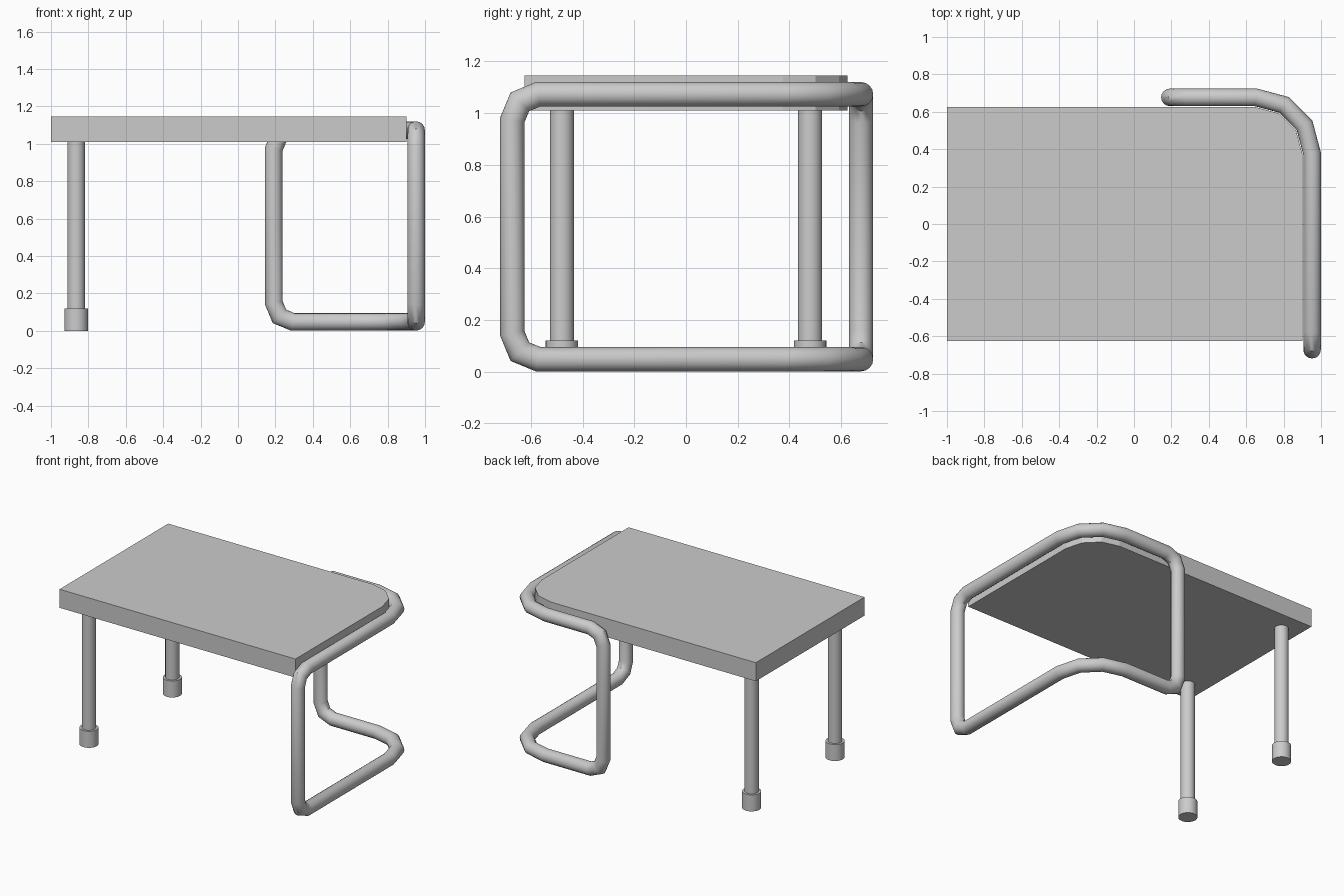
import bpy, bmesh, math
from mathutils import Vector, Matrix

cube = bpy.data.objects.get("Cube")
if cube:
    bpy.data.objects.remove(cube, do_unlink=True)

grey = bpy.data.materials.new("light grey")
grey.use_nodes = True
grey.diffuse_color = (0.6, 0.6, 0.6, 1)
grey.node_tree.nodes["Principled BSDF"].inputs["Base Color"].default_value = (0.6, 0.6, 0.6, 1)


def finish(name, bm, smooth=True):
    bmesh.ops.recalc_face_normals(bm, faces=bm.faces)
    mesh = bpy.data.meshes.new(name)
    bm.to_mesh(mesh)
    bm.free()
    mesh.materials.append(grey)
    obj = bpy.data.objects.new(name, mesh)
    bpy.context.collection.objects.link(obj)
    if smooth:
        bpy.ops.object.select_all(action='DESELECT')
        obj.select_set(True)
        bpy.context.view_layer.objects.active = obj
        bpy.ops.object.shade_smooth_by_angle(angle=math.radians(40))
    return obj


def cylinder(name, radius, x, y, bottom, top):
    bm = bmesh.new()
    bmesh.ops.create_cone(bm, cap_ends=True, segments=24, radius1=radius, radius2=radius,
                          depth=top - bottom,
                          matrix=Matrix.Translation((x, y, (bottom + top) / 2)))
    finish(name, bm)


def rounded_path(corners, start):
    """Closed path through (corner, radius, segments), starting mid-straight."""
    path = [start]
    for i, (corner, radius, steps) in enumerate(corners):
        p = Vector(corner)
        a = (Vector(corners[i - 1][0]) - p).normalized()
        b = (Vector(corners[(i + 1) % len(corners)][0]) - p).normalized()
        centre = p + (a + b) * radius
        for k in range(steps + 1):
            t = math.pi / 2 * k / steps
            path.append(centre - radius * (b * math.cos(t) + a * math.sin(t)))
    return path + [start]


def tube(name, path, radius, sides):
    """Sweep a ring with mitred joints; the first segment runs along z."""
    bm = bmesh.new()
    ring = [path[0] + Vector((radius * math.cos(math.tau * k / sides),
                              radius * math.sin(math.tau * k / sides), 0))
            for k in range(sides)]
    rings = [[bm.verts.new(p) for p in ring]]
    dirs = [(b - a).normalized() for a, b in zip(path, path[1:])]
    for i, d in enumerate(dirs):
        end = path[i + 1]
        normal = d + dirs[(i + 1) % len(dirs)]
        ring = [p + d * ((end - p).dot(normal) / d.dot(normal)) for p in ring]
        rings.append([bm.verts.new(p) for p in ring])
    for r0, r1 in zip(rings, rings[1:]):
        for k in range(sides):
            n = (k + 1) % sides
            bm.faces.new((r0[k], r0[n], r1[n], r1[k]))
    bmesh.ops.remove_doubles(bm, verts=bm.verts, dist=0.001)
    finish(name, bm)


# Table top with one rounded back corner
bm = bmesh.new()
outline = [(-1, -0.625), (0.9, -0.625)]
for k in range(4):
    t = math.radians(30 * k)
    outline.append((0.65 + 0.25 * math.cos(t), 0.375 + 0.25 * math.sin(t)))
outline.append((-1, 0.625))
face = bm.faces.new([bm.verts.new((x, y, 1.01)) for x, y in outline])
lifted = bmesh.ops.extrude_face_region(bm, geom=[face], use_keep_orig=True)
bmesh.ops.translate(bm, vec=(0, 0, 0.135),
                    verts=[g for g in lifted["geom"] if isinstance(g, bmesh.types.BMVert)])
finish("table_top", bm, smooth=False)

# Straight legs with thicker feet
for side, y in (("front", -0.48), ("back", 0.48)):
    cylinder(side + "_leg", 0.047, -0.865, y, 0.1, 1.01)
    cylinder(side + "_foot", 0.063, -0.865, y, 0, 0.12)

# Bent tube frame: one closed loop
low, high, back, front = 0.048, 1.073, 0.677, -0.672
tube("tube_frame", rounded_path([
    ((0.192, back, low), 0.1, 2),
    ((0.952, back, low), 0.3, 3),
    ((0.952, front, low), 0.1, 2),
    ((0.952, front, high), 0.1, 2),
    ((0.952, back, high), 0.3, 3),
    ((0.192, back, high), 0.1, 2),
], Vector((0.192, back, 0.55))), 0.047, 16)
